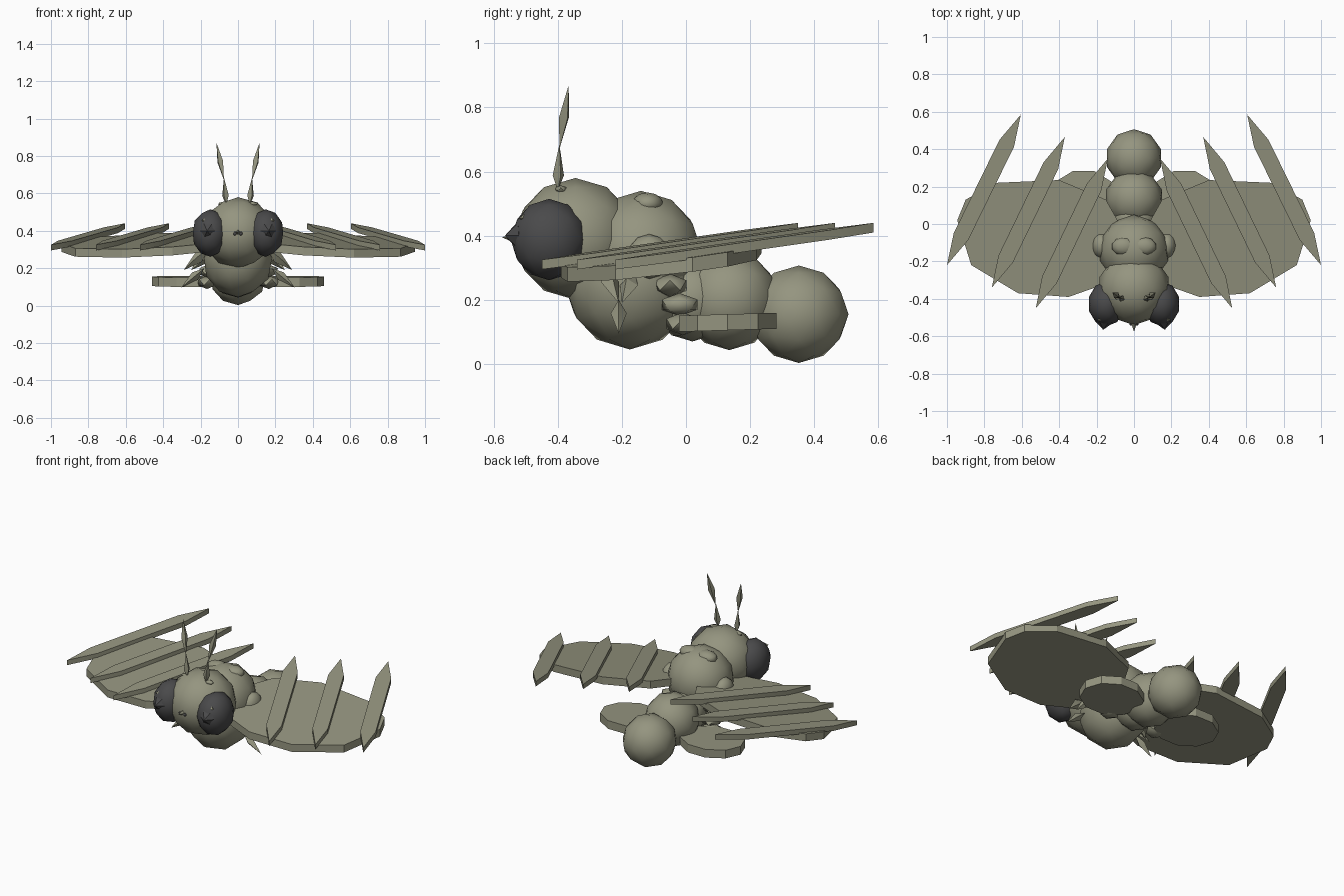
import bpy, bmesh, math
from mathutils import Vector

if "Cube" in bpy.data.objects:
    bpy.data.objects.remove(bpy.data.objects["Cube"])


def material(name, rgb):
    m = bpy.data.materials.new(name)
    m.diffuse_color = (*rgb, 1)
    m.use_nodes = True
    m.node_tree.nodes["Principled BSDF"].inputs["Base Color"].default_value = m.diffuse_color
    return m


OLIVE = material("olive", (0.30, 0.30, 0.215))
DARK = material("charcoal", (0.068, 0.068, 0.070))


def finish(name, bm, mat, angle):
    bmesh.ops.recalc_face_normals(bm, faces=bm.faces)
    me = bpy.data.meshes.new(name)
    bm.to_mesh(me)
    bm.free()
    me.materials.append(mat)
    ob = bpy.data.objects.new(name, me)
    bpy.context.collection.objects.link(ob)
    bpy.ops.object.select_all(action='DESELECT')
    ob.select_set(True)
    bpy.context.view_layer.objects.active = ob
    bpy.ops.object.shade_smooth_by_angle(angle=math.radians(angle))
    return ob


def ball(name, loc, size, mat=OLIVE, detail=2):
    """Low-poly ellipsoid with given half sizes."""
    bm = bmesh.new()
    bmesh.ops.create_icosphere(bm, subdivisions=detail, radius=1)
    for v in bm.verts:
        v.co = Vector(loc) + Vector(a * b for a, b in zip(v.co, size))
    return finish(name, bm, mat, 50)


def spindle(name, a, b, r, mid=0.5, mat=OLIVE, sides=4):
    """Pointed double cone from a to b, widest at mid."""
    a, b = Vector(a), Vector(b)
    rot = (b - a).to_track_quat('Z', 'Y')
    bm = bmesh.new()
    ring = []
    for i in range(sides):
        t = 2 * math.pi * i / sides
        ring.append(bm.verts.new(a.lerp(b, mid) + rot @ Vector((r * math.cos(t), r * math.sin(t), 0))))
    tips = [bm.verts.new(a), bm.verts.new(b)]
    for i in range(sides):
        for tip in tips:
            bm.faces.new((ring[i], ring[(i + 1) % sides], tip))
    return finish(name, bm, mat, 30)


def plate(name, outline, height, thick):
    """Outline in plan, with the height of its middle given by height(x, y)."""
    bm = bmesh.new()
    top, low = ([bm.verts.new((x, y, height(x, y) + s * thick / 2)) for x, y in outline] for s in (1, -1))
    bm.faces.new(top)
    bm.faces.new(low[::-1])
    n = len(outline)
    for i in range(n):
        j = (i + 1) % n
        bm.faces.new((top[i], low[i], low[j], top[j]))
    return finish(name, bm, OLIVE, 20)


# Body segments
ball("head", (0, -0.345, 0.39), (0.195, 0.195, 0.19))
ball("upper_thorax", (0, -0.14, 0.35), (0.19, 0.19, 0.19))
ball("lower_thorax", (0, -0.175, 0.25), (0.19, 0.205, 0.205))
ball("waist", (0, 0.02, 0.2), (0.13, 0.13, 0.13))
ball("abdomen", (0, 0.135, 0.2), (0.157, 0.157, 0.157))
ball("tail", (0, 0.352, 0.155), (0.152, 0.155, 0.152))

# Nose
spindle("nose", (0, -0.50, 0.39), (0, -0.575, 0.395), 0.018, 0.3)

WING = [(0.945, 0.02), (0.87, -0.22), (0.62, -0.37), (0.35, -0.39), (0.18, -0.33), (0.09, -0.2),
        (0.06, -0.03), (0.15, 0.13), (0.40, 0.235), (0.74, 0.22), (0.90, 0.13)]
FEATHERS = [((1.0, -0.22), (0.605, 0.585)), ((0.76, -0.34), (0.37, 0.465)), ((0.525, -0.45), (0.14, 0.35))]

for side, sx in (("right", 1), ("left", -1)):
    # Eyes, pupils, brows and nostrils
    ball(side + "_eye", (sx * 0.148, -0.427, 0.388), (0.098, 0.12, 0.127), DARK)
    spindle(side + "_pupil", (sx * 0.155, -0.48, 0.40), (sx * 0.165, -0.565, 0.40), 0.045, 0.55, DARK, 6)
    spindle(side + "_brow", (sx * 0.155, -0.49, 0.455), (sx * 0.195, -0.52, 0.455), 0.014)
    ball(side + "_nostril", (sx * 0.016, -0.535, 0.385), (0.009, 0.01, 0.012), DARK, 1)

    # Antennae
    spindle(side + "_antenna_base", (sx * 0.063, -0.40, 0.54), (sx * 0.075, -0.395, 0.685), 0.019, 0.33)
    spindle(side + "_antenna_tip", (sx * 0.075, -0.395, 0.67), (sx * 0.115, -0.366, 0.87), 0.019, 0.5)
    ball(side + "_antenna_socket", (sx * 0.075, -0.39, 0.545), (0.035, 0.02, 0.012), OLIVE, 1)

    # Wing joints and back bumps
    ball(side + "_wing_joint", (sx * 0.175, -0.115, 0.335), (0.05, 0.07, 0.07))
    ball(side + "_back_bump", (sx * 0.055, -0.12, 0.50), (0.065, 0.05, 0.035))

    # Large tilted wing
    plate(side + "_wing", [(sx * x, y) for x, y in WING],
          lambda x, y: 0.322 - 0.055 * (abs(x) - 0.5) + 0.125 * (y + 0.08), 0.045)

    # Small low hind wing
    hind = [(sx * (0.27 + 0.19 * math.cos(math.pi * i / 5)), 0.13 + 0.16 * math.sin(math.pi * i / 5))
            for i in range(10)]
    plate(side + "_hind_wing", hind, lambda x, y: 0.13 + 0.03 * (y - 0.13), 0.05)

    # Long pointed feathers lying across the wing
    for k, (p, q) in enumerate(FEATHERS):
        a, b = Vector((sx * p[0], p[1])), Vector((sx * q[0], q[1]))
        d = (b - a).normalized()
        n = Vector((-d.y, d.x)) * 0.043
        f, g = a.lerp(b, 0.19), a.lerp(b, 0.81)
        shape = [tuple(v) for v in (a, f + n, g + n, b, g - n, f - n)]
        plate("%s_feather_%d" % (side, k + 1), shape,
              lambda x, y: 0.31 + 0.115 * (Vector((x, y)) - a).dot(d) / (b - a).length, 0.03)

    # Front legs
    spindle(side + "_front_thigh", (sx * 0.15, -0.26, 0.31), (sx * 0.29, -0.21, 0.19), 0.03, 0.45)
    spindle(side + "_middle_thigh", (sx * 0.15, -0.16, 0.29), (sx * 0.25, -0.20, 0.19), 0.03, 0.45)
    spindle(side + "_front_shin", (sx * 0.18, -0.21, 0.20), (sx * 0.305, -0.21, 0.095), 0.025, 0.4)

    # Stacked hind leg lobes
    for k, (x, y, z, w) in enumerate([(0.14, -0.05, 0.245, 0.06), (0.16, -0.02, 0.185, 0.065),
                                      (0.165, -0.01, 0.125, 0.06)]):
        ball("%s_hind_leg_%d" % (side, k + 1), (sx * x, y, z), (0.06, w, 0.036), OLIVE, 1)
